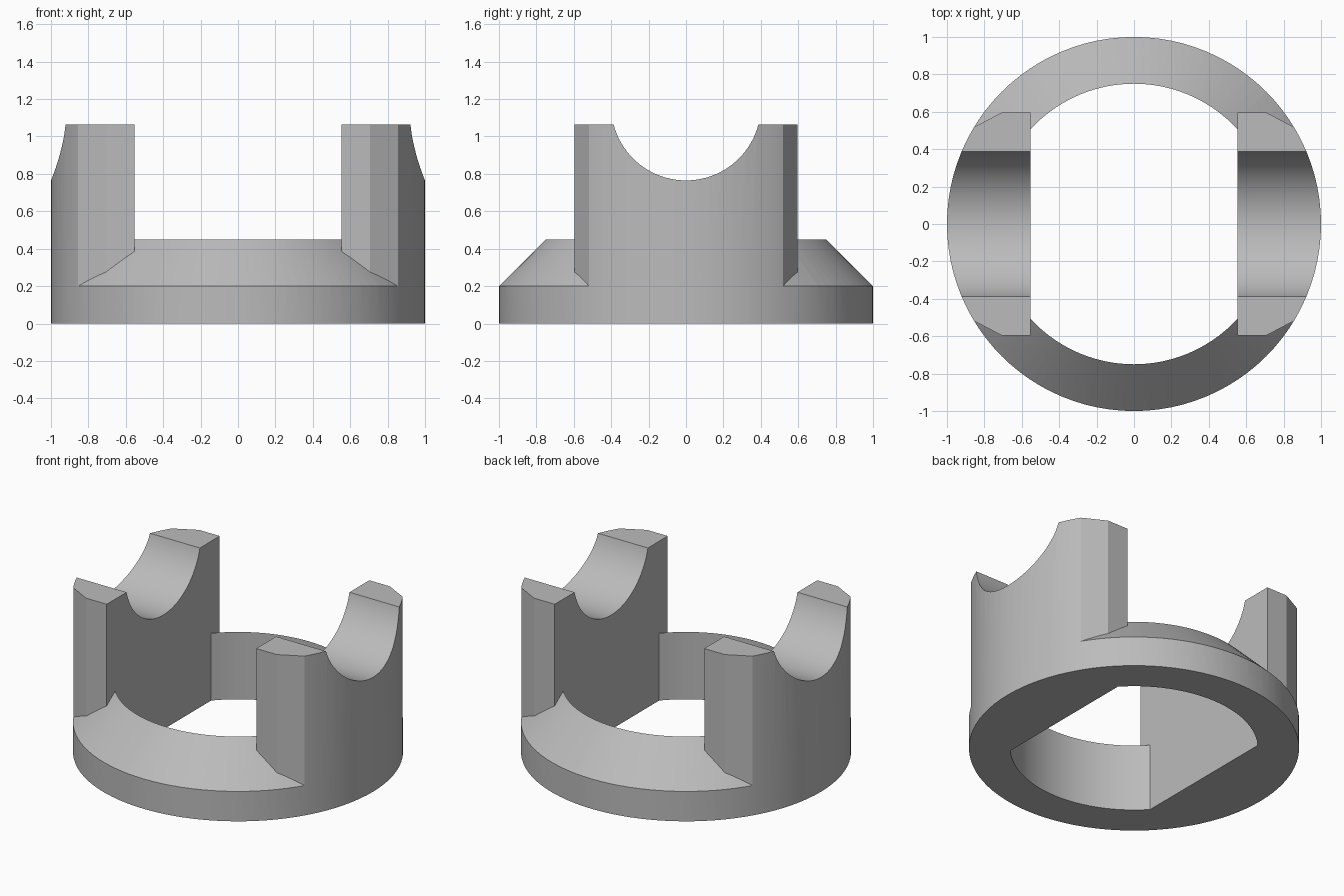
import bpy, bmesh, math
from mathutils import Matrix

cube = bpy.data.objects.get("Cube")
if cube:
    bpy.data.objects.remove(cube, do_unlink=True)

SEGMENTS = 96
HEIGHT = 1.065

grey = bpy.data.materials.new("plain grey")
grey.use_nodes = True
grey.diffuse_color = (0.5, 0.5, 0.5, 1)
grey.node_tree.nodes["Principled BSDF"].inputs["Base Color"].default_value = (0.5, 0.5, 0.5, 1)


def add_object(name, bm):
    bmesh.ops.recalc_face_normals(bm, faces=bm.faces)
    mesh = bpy.data.meshes.new(name)
    bm.to_mesh(mesh)
    bm.free()
    mesh.materials.append(grey)
    obj = bpy.data.objects.new(name, mesh)
    bpy.context.collection.objects.link(obj)
    return obj


def cylinder(name, radius, depth, matrix):
    bm = bmesh.new()
    bmesh.ops.create_cone(bm, cap_ends=True, segments=SEGMENTS, radius1=radius,
                          radius2=radius, depth=depth, matrix=matrix)
    return add_object(name, bm)


def conical_ring(name, profile):
    bm = bmesh.new()
    verts = [bm.verts.new((r, 0, z)) for r, z in profile]
    edges = [bm.edges.new((v, verts[i - 1])) for i, v in enumerate(verts)]
    bmesh.ops.spin(bm, geom=verts + edges, cent=(0, 0, 0), axis=(0, 0, 1),
                   angle=math.tau, steps=SEGMENTS, use_merge=True)
    bmesh.ops.remove_doubles(bm, verts=bm.verts, dist=0.0001)
    return add_object(name, bm)


def post(name, side, half_outline):
    outline = half_outline + [(x, -y) for x, y in reversed(half_outline)]
    bm = bmesh.new()
    face = bm.faces.new([bm.verts.new((side * x, y, -0.1)) for x, y in outline])
    top = bmesh.ops.extrude_face_region(bm, geom=[face])["geom"]
    bmesh.ops.translate(bm, vec=(0, 0, HEIGHT + 0.1),
                        verts=[g for g in top if isinstance(g, bmesh.types.BMVert)])
    return add_object(name, bm)


# Chamfered ring and the two upright posts, oversized before trimming
cradle = conical_ring("cradle_ring", [(0.75, -0.1), (1.3, -0.1), (0.75, 0.45)])
outline = [(0.553, 0.597), (0.705, 0.597), (1.1, 0.39)]
left_post = post("left_post", 1, outline)
right_post = post("right_post", -1, outline)

# Round outer wall with a flat base, and the saddle groove across the posts
outer_wall = cylinder("outer_wall_cutter", 1, 2, Matrix.Translation((0, 0, 1)))
groove = cylinder("saddle_groove_cutter", 0.4, 3,
                  Matrix.Translation((0, 0, 1.165)) @ Matrix.Rotation(math.pi / 2, 4, "Y"))

bpy.ops.object.select_all(action="DESELECT")
bpy.context.view_layer.objects.active = cradle
cradle.select_set(True)
for tool, operation in ((left_post, "UNION"), (right_post, "UNION"),
                        (outer_wall, "INTERSECT"), (groove, "DIFFERENCE")):
    mod = cradle.modifiers.new(tool.name, "BOOLEAN")
    mod.object, mod.operation, mod.solver = tool, operation, "EXACT"
    bpy.ops.object.modifier_apply(modifier=mod.name)
    bpy.data.objects.remove(tool, do_unlink=True)

bpy.ops.object.shade_smooth_by_angle(angle=math.radians(15))
